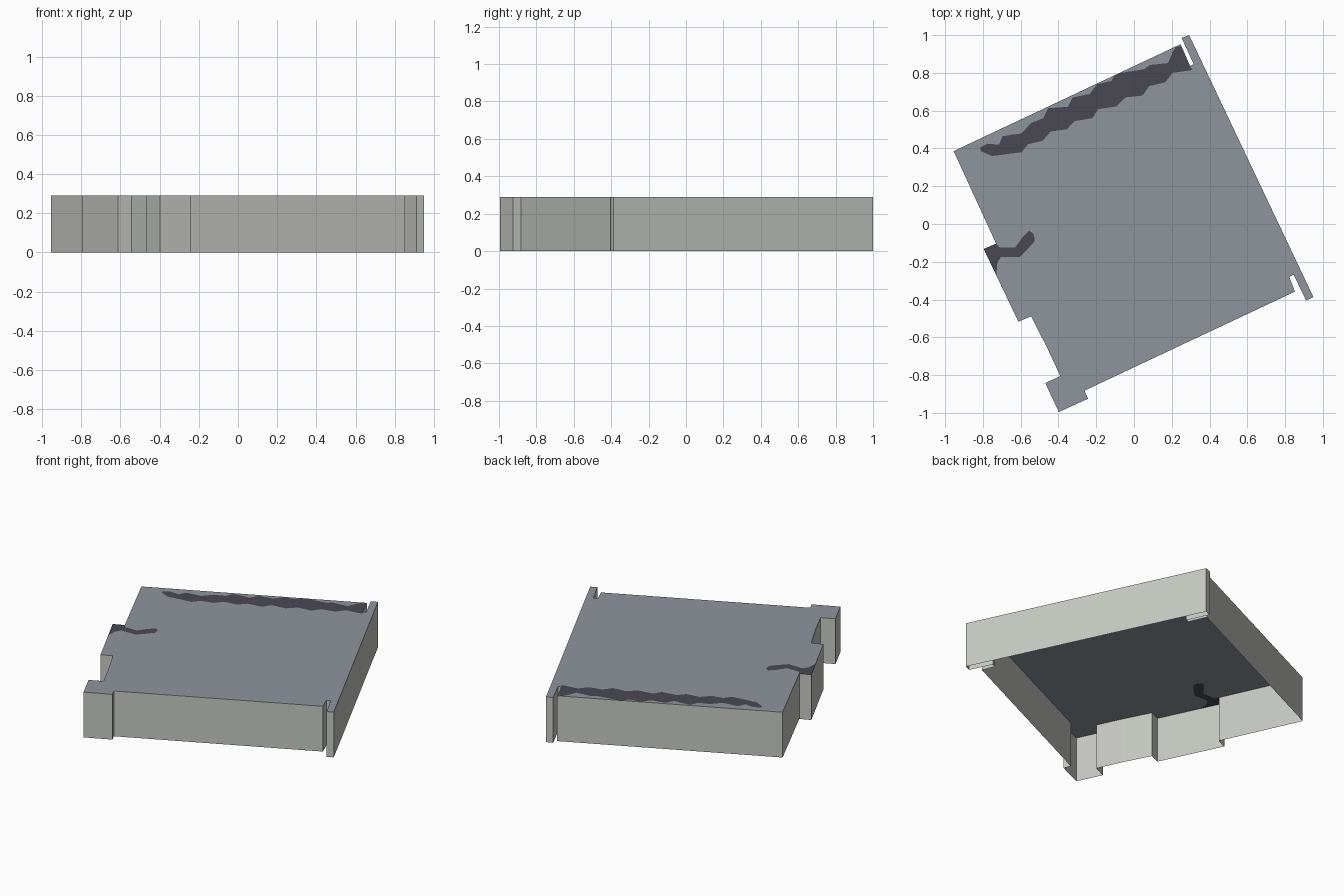
import bpy
import bmesh
from mathutils import Vector
from mathutils.geometry import delaunay_2d_cdt

if "Cube" in bpy.data.objects:
    bpy.data.objects.remove(bpy.data.objects["Cube"])

HEIGHT = 0.29


def material(name, rgb):
    """Flat colour given as 0-255 display values, stored as linear."""
    mat = bpy.data.materials.new(name)
    lin = [((c / 255 + 0.055) / 1.055) ** 2.4 for c in rgb]
    mat.diffuse_color = (*lin, 1.0)
    mat.use_nodes = True
    mat.node_tree.nodes["Principled BSDF"].inputs["Base Color"].default_value = mat.diffuse_color
    return mat


def counter_clockwise(points):
    pts = [Vector(p) for p in points]
    area = sum(a.cross(b) for a, b in zip(pts, pts[1:] + pts[:1]))
    return pts if area > 0 else pts[::-1]


def add_object(name, bm, mats):
    mesh = bpy.data.meshes.new(name)
    bm.to_mesh(mesh)
    bm.free()
    for m in mats:
        mesh.materials.append(m)
    obj = bpy.data.objects.new(name, mesh)
    bpy.context.collection.objects.link(obj)
    return obj


wall_grey = material("wall_grey", (198, 200, 194))
roof_slate = material("roof_slate", (142, 149, 157))
stain_dark = material("stain_dark", (74, 73, 83))

# Footprint: rotated block with slotted right-hand fin and stepped left side
footprint = counter_clockwise([
    (-0.955, 0.386), (0.247, 0.952), (0.297, 0.836), (0.316, 0.846),
    (0.252, 0.985), (0.292, 1.0), (0.95, -0.387), (0.911, -0.405),
    (0.845, -0.268), (0.822, -0.28), (0.852, -0.358), (-0.262, -0.882),
    (-0.243, -0.925), (-0.398, -0.995), (-0.47, -0.842), (-0.39, -0.805),
    (-0.46, -0.655), (-0.545, -0.489), (-0.612, -0.517), (-0.796, -0.132),
    (-0.73, -0.104)])

# Wavy stain along the back edge: upper side, then lower side
back_stain = counter_clockwise([
    (-0.815, 0.405), (-0.775, 0.425), (-0.715, 0.42), (-0.695, 0.465),
    (-0.595, 0.48), (-0.545, 0.535), (-0.48, 0.56), (-0.455, 0.613),
    (-0.35, 0.62), (-0.325, 0.67), (-0.235, 0.688), (-0.195, 0.74),
    (-0.12, 0.757), (-0.098, 0.795), (0.055, 0.82), (0.085, 0.842),
    (0.18, 0.852), (0.205, 0.91), (0.22, 0.938), (0.247, 0.942),
    (0.297, 0.836), (0.31, 0.815), (0.205, 0.8), (0.165, 0.75),
    (0.08, 0.73), (0.045, 0.68), (-0.045, 0.67), (-0.095, 0.622),
    (-0.19, 0.608), (-0.22, 0.56), (-0.315, 0.545), (-0.355, 0.502),
    (-0.44, 0.49), (-0.485, 0.44), (-0.56, 0.423), (-0.595, 0.38),
    (-0.75, 0.36), (-0.81, 0.385)])

# Small curled stain on the left step
side_stain = counter_clockwise([
    (-0.796, -0.132), (-0.73, -0.104), (-0.71, -0.125), (-0.63, -0.125),
    (-0.59, -0.07), (-0.555, -0.035), (-0.53, -0.055), (-0.525, -0.09),
    (-0.565, -0.135), (-0.605, -0.175), (-0.705, -0.175), (-0.725, -0.21),
    (-0.728, -0.272)])

# Walls: one upright face per footprint edge, open underneath
bm = bmesh.new()
low = [bm.verts.new((p.x, p.y, 0)) for p in footprint]
top = [bm.verts.new((p.x, p.y, HEIGHT)) for p in footprint]
for i in range(len(low)):
    j = (i + 1) % len(low)
    bm.faces.new((low[i], low[j], top[j], top[i]))
add_object("walls", bm, [wall_grey])

# Roof: flat sheet with the stain shapes cut into it
points, loops = [], []
for outline in (footprint, back_stain, side_stain):
    loops.append(list(range(len(points), len(points) + len(outline))))
    points += outline
verts, _, faces, _, _, sources = delaunay_2d_cdt(points, [], loops, 1, 1e-4)
bm = bmesh.new()
bverts = [bm.verts.new((v.x, v.y, HEIGHT)) for v in verts]
for face, source in zip(faces, sources):
    if 0 in source:
        f = bm.faces.new([bverts[i] for i in face])
        f.normal_update()
        if f.normal.z < 0:
            f.normal_flip()
        f.material_index = 1 if len(source) > 1 else 0
bmesh.ops.delete(bm, geom=[v for v in bm.verts if not v.link_faces],
                 context='VERTS')
add_object("roof", bm, [roof_slate, stain_dark])
